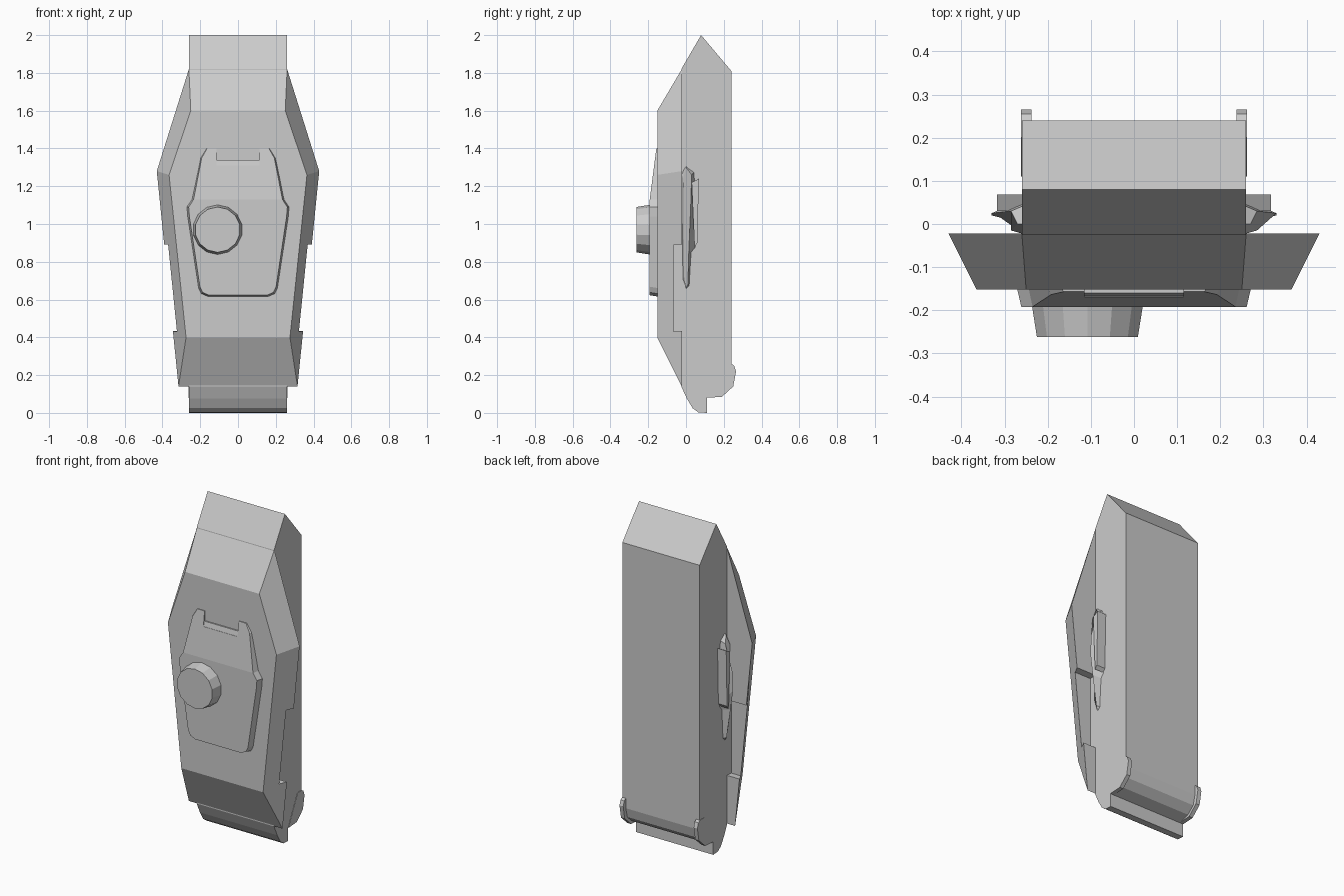
import bpy, bmesh, math

if "Cube" in bpy.data.objects:
    bpy.data.objects.remove(bpy.data.objects["Cube"])


def finish(bm, name):
    bmesh.ops.recalc_face_normals(bm, faces=bm.faces)
    me = bpy.data.meshes.new(name)
    bm.to_mesh(me)
    bm.free()
    ob = bpy.data.objects.new(name, me)
    bpy.context.collection.objects.link(ob)
    return ob


def loft(name, ring_a, ring_b, split=None):
    """Join two equal rings; split lists index pairs where the second cap is divided."""
    bm = bmesh.new()
    a = [bm.verts.new(p) for p in ring_a]
    b = [bm.verts.new(p) for p in ring_b]
    n = len(a)
    bm.faces.new(a)
    for i in range(n):
        j = (i + 1) % n
        bm.faces.new((a[i], a[j], b[j], b[i]))
    if split:
        i, j = split
        bm.faces.new(b[i:j + 1])
        bm.faces.new(b[j:] + b[:i + 1])
    else:
        bm.faces.new(b)
    return finish(bm, name)


def prism(name, profile, x0, x1):
    """Extrude a (y, z) profile along x."""
    return loft(name, [(x0, y, z) for y, z in profile], [(x1, y, z) for y, z in profile])


def cut(ob, cutter):
    m = ob.modifiers.new("cut", 'BOOLEAN')
    m.operation = 'DIFFERENCE'
    m.solver = 'EXACT'
    m.object = cutter
    bpy.context.view_layer.objects.active = ob
    bpy.ops.object.modifier_apply(modifier=m.name)
    bpy.data.objects.remove(cutter)


def mirrored(half):
    return half + [(-x, z) for x, z in reversed(half)]


# main case with rounded foot and pointed top
prism("main_case", [(-0.025, 1.82), (0.08, 2.0), (0.24, 1.81), (0.24, 0.2), (0.225, 0.14),
                    (0.18, 0.1), (0.11, 0.08), (0.11, 0), (0.065, 0.003), (0.035, 0.025),
                    (0.005, 0.075), (-0.025, 0.14)], -0.26, 0.26)

# faceted front shell
outer = mirrored([(0.26, 1.82), (0.43, 1.28), (0.315, 0.14)])
inner = mirrored([(0.25, 1.6), (0.365, 1.26), (0.275, 0.4)])
shell = loft("front_shell", [(x, -0.022, z) for x, z in outer],
             [(x, -0.152, z) for x, z in inner])

# side notches in the shell
for s in (-1, 1):
    notch = prism("notch_cutter", [(-0.065, 0.43), (-0.065, 0.89), (0.1, 0.9), (0.1, 0.44)],
                  s * 0.26, s * 0.5)
    notch.hide_render = True
    cut(shell, notch)

# front hatch: flat below, sloping back towards the top
half = [(0.115, 1.31), (0.115, 1.4), (0.17, 1.4), (0.2, 1.35), (0.245, 1.13), (0.272, 1.09),
        (0.268, 1.04), (0.21, 0.66), (0.195, 0.63), (0.16, 0.615)]
outline = mirrored(half)


def hatch_front(x, z):
    y = -0.192 + max(0, z - 1.13) / 0.27 * 0.035
    if abs(x) > 0.12:
        x *= 0.96
    return (x, y, z + 0.008 if z < 0.7 else z)


loft("front_hatch", [(x, -0.145, z) for x, z in outline],
     [hatch_front(x, z) for x, z in outline], split=(4, 15))
prism("hatch_ledge", [(-0.145, 1.305), (-0.168, 1.305), (-0.16, 1.34), (-0.145, 1.34)],
      -0.116, 0.116)

# round knob
bm = bmesh.new()
bmesh.ops.create_cone(bm, cap_ends=True, segments=14, radius1=0.133, radius2=0.12, depth=0.08)
knob = finish(bm, "knob")
knob.location = (-0.108, -0.222, 0.97)
knob.rotation_euler = (math.pi / 2, 0, 0)

# side parts, repeated left and right
pod_base = [(0, 1.31), (0.045, 1.28), (0.06, 1.1), (0.055, 0.88), (0.03, 0.85),
            (0.02, 0.67), (0, 0.65), (-0.02, 0.7), (-0.025, 1.27)]
pod_top = [(.27, 0, 1.3), (.285, .03, 1.26), (.33, .025, 1.1), (.33, .02, .98), (.31, .015, .86),
           (.28, .01, .68), (.265, 0, .66), (.275, -.01, .72), (.285, -.015, 1.24)]
for s, side in ((-1, "left"), (1, "right")):
    loft("side_pod_" + side, [(s * 0.25, y, z) for y, z in pod_base],
         [(s * x, y, z) for x, y, z in pod_top])
    prism("pod_flap_" + side, [(0.03, 1.22), (0.068, 1.24), (0.06, 0.9), (0.045, 0.88)],
          s * 0.255, s * 0.318)
    # rear foot bracket
    prism("rear_bracket_" + side, [(0.11, 0.08), (0.19, 0.085), (0.25, 0.14), (0.265, 0.22),
                                   (0.255, 0.25), (0.24, 0.26), (0.2, 0.26)],
          s * 0.237, s * 0.262)
